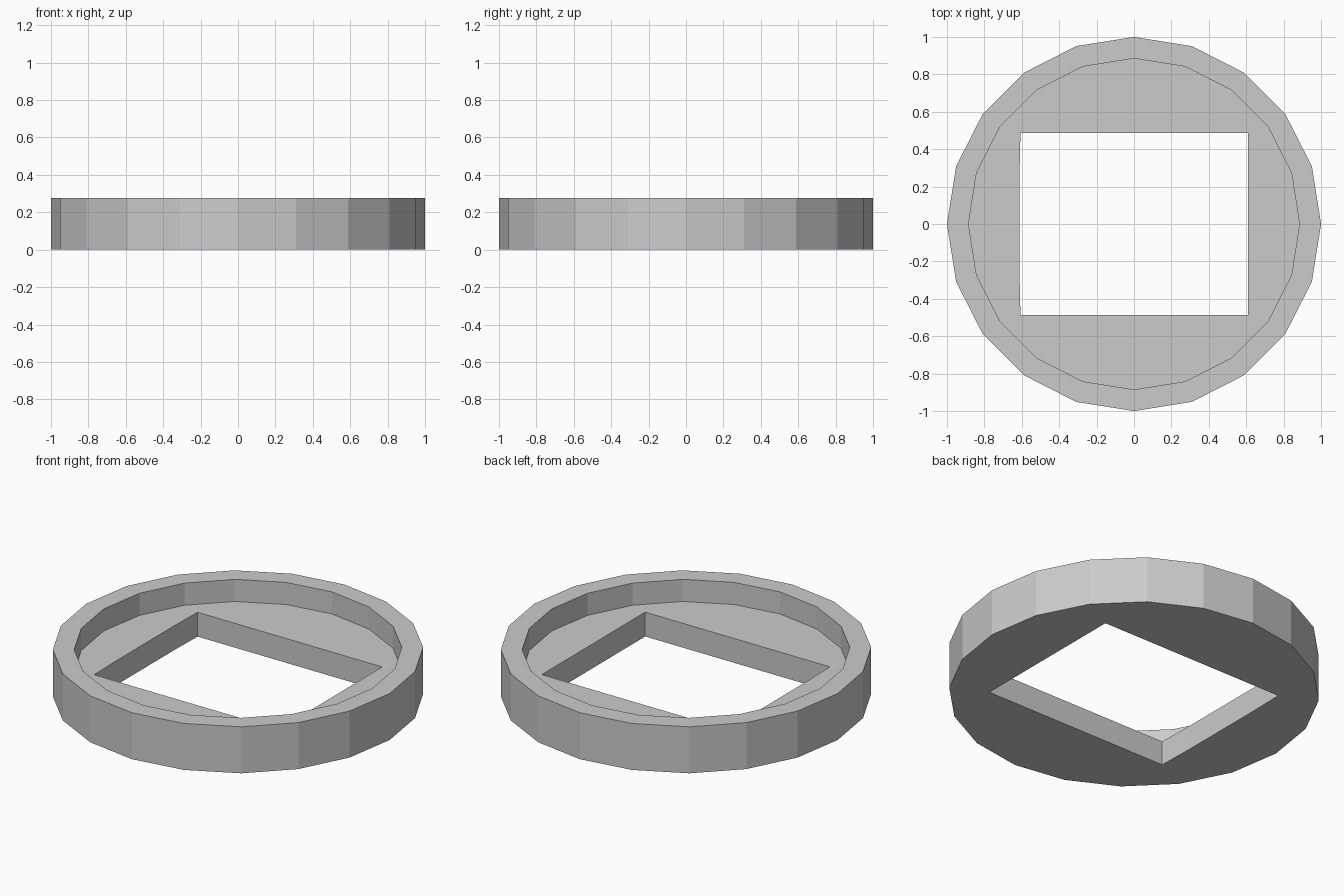
import bpy, bmesh
from math import cos, sin, pi

if "Cube" in bpy.data.objects:
    bpy.data.objects.remove(bpy.data.objects["Cube"])

SIDES, HEIGHT, FLOOR = 20, 0.277, 0.145
bm = bmesh.new()


def circle(radius):
    return [(radius * cos(2 * pi * i / SIDES), radius * sin(2 * pi * i / SIDES))
            for i in range(SIDES)]


def loop(points, z):
    verts = [bm.verts.new((x, y, z)) for x, y in points]
    for a, b in zip(verts, verts[1:] + verts[:1]):
        bm.edges.new((a, b))
    return verts


def edges_of(verts):
    return [bm.edges.get((a, b)) for a, b in zip(verts, verts[1:] + verts[:1])]


def wall(low, high):
    n = len(low)
    for i in range(n):
        j = (i + 1) % n
        bm.faces.new((low[i], low[j], high[j], high[i]))


def plate(rim, hole):
    bmesh.ops.triangle_fill(bm, edges=edges_of(rim) + edges_of(hole),
                            use_beauty=True, use_dissolve=False)


# Rectangular opening, with a slight outward kink on the left side
opening = [(0.61, -0.487), (0.61, 0.487), (-0.607, 0.487),
           (-0.612, 0.275), (-0.612, -0.275), (-0.607, -0.487)]

# Profile loops
outer_low, outer_high = loop(circle(1.0), 0), loop(circle(1.0), HEIGHT)
inner_low, inner_high = loop(circle(0.885), FLOOR), loop(circle(0.885), HEIGHT)
hole_low, hole_high = loop(opening, 0), loop(opening, FLOOR)

# Outer side, top rim, recess wall and opening wall
wall(outer_low, outer_high)
wall(outer_high, inner_high)
wall(inner_low, inner_high)
wall(hole_low, hole_high)

# Recessed floor and underside, both pierced by the opening
plate(inner_low, hole_high)
plate(outer_low, hole_low)

bmesh.ops.recalc_face_normals(bm, faces=bm.faces)
mesh = bpy.data.meshes.new("recessed_ring")
bm.to_mesh(mesh)
bm.free()
bpy.context.collection.objects.link(bpy.data.objects.new("recessed_ring", mesh))
